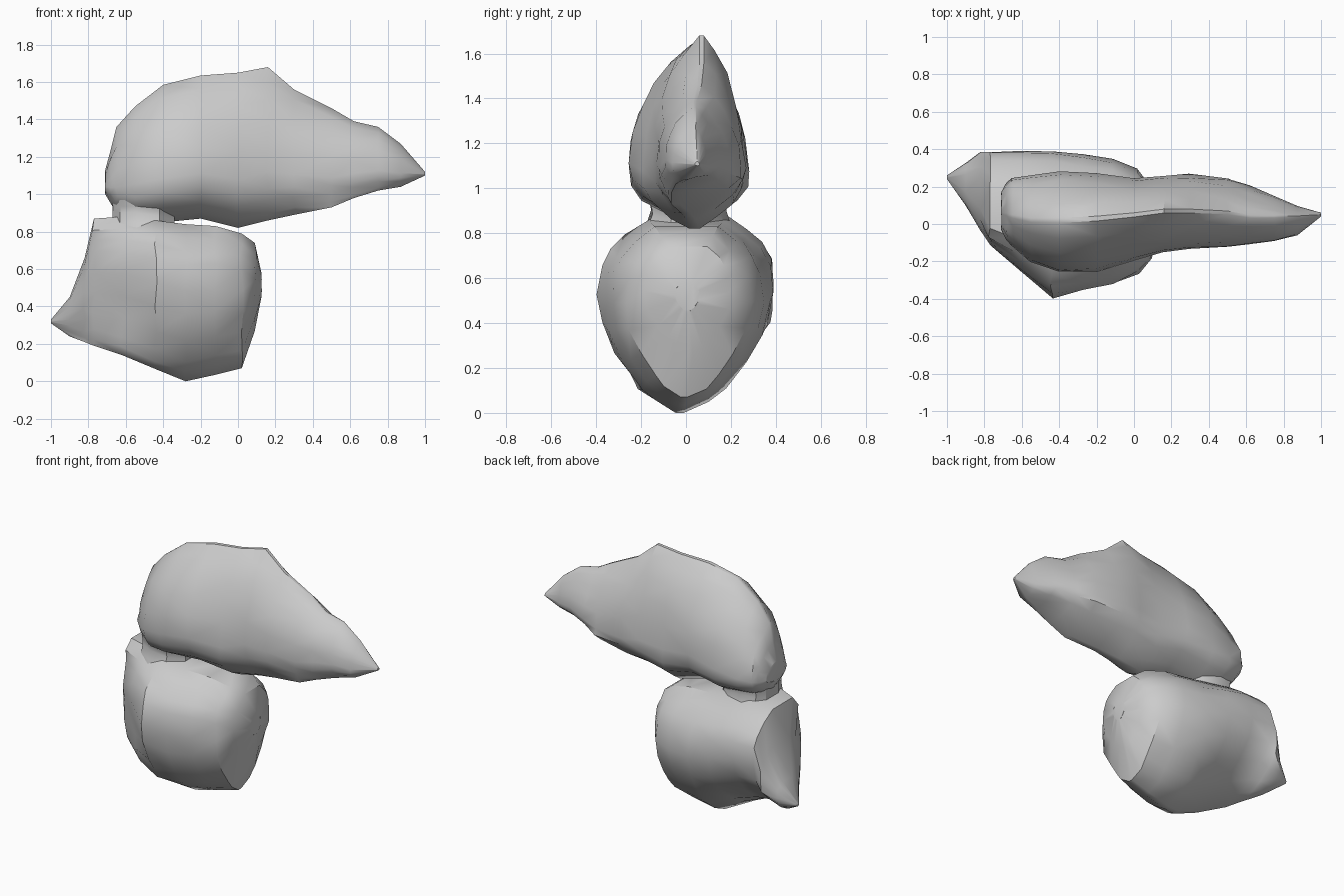
import bpy
import bmesh
import random
from mathutils import Vector

random.seed(4)

cube = bpy.data.objects.get("Cube")
if cube:
    bpy.data.objects.remove(cube, do_unlink=True)

# One plain stone colour
stone = bpy.data.materials.new("grey stone")
stone.use_nodes = True
stone.diffuse_color = (0.6, 0.6, 0.6, 1)
stone.node_tree.nodes["Principled BSDF"].inputs["Base Color"].default_value = stone.diffuse_color


def build_rock(name, stations, profile, roughness):
    """Loft closed sections along x.
    Each station is (x, bottom, top, front, back, keel, crest);
    the profile gives (height fraction, width fraction)."""
    bm = bmesh.new()
    rings = []
    for x, bottom, top, front, back, keel, crest in stations:
        outline = [(back, t, w) for t, w in profile]
        outline += [(front, t, w) for t, w in reversed(profile)]
        ring = []
        for side, t, w in outline:
            middle = keel + t * (crest - keel)
            point = Vector((x, middle + w * (side - middle), bottom + t * (top - bottom)))
            # Slight chipping, less where the section is small
            amount = roughness * min(1, (top - bottom) * 2)
            chip = Vector([random.uniform(-amount, amount) for axis in "xyz"])
            if 0 < t < 1:
                point += chip
            ring.append(bm.verts.new(point))
        rings.append(ring)
    count = len(rings[0])
    for a, b in zip(rings, rings[1:]):
        for i in range(count):
            j = (i + 1) % count
            bm.faces.new((a[i], a[j], b[j], b[i]))
    bm.faces.new(rings[0])
    bm.faces.new(rings[-1])
    bmesh.ops.triangulate(bm, faces=bm.faces[:])
    bmesh.ops.recalc_face_normals(bm, faces=bm.faces[:])
    mesh = bpy.data.meshes.new(name)
    bm.to_mesh(mesh)
    bm.free()
    mesh.materials.append(stone)
    rock = bpy.data.objects.new(name, mesh)
    bpy.context.collection.objects.link(rock)
    bpy.ops.object.select_all(action="DESELECT")
    rock.select_set(True)
    bpy.context.view_layer.objects.active = rock
    bpy.ops.object.shade_smooth_by_angle(angle=0.65)
    return rock


# Upper rock: long teardrop section, narrowing to a point at +x
upper_profile = [(0, .1), (.05, .42), (.13, .78), (.21, .96), (.31, 1), (.5, .94),
                 (.65, .81), (.79, .6), (.91, .35), (1, .05)]
upper_stations = [
    (-.71, 1.0, 1.13, -.03, .17, .06, .06),
    (-.68, .95, 1.24, -.08, .22, .05, .05),
    (-.65, .9, 1.36, -.12, .24, .04, .04),
    (-.55, .86, 1.47, -.2, .26, .02, .02),
    (-.4, .85, 1.585, -.26, .28, .01, .02),
    (-.2, .87, 1.635, -.25, .27, .02, .03),
    (0, .82, 1.65, -.2, .25, .04, .05),
    (.16, .86, 1.68, -.15, .26, .02, .07),
    (.3, .89, 1.56, -.13, .265, -.01, .07),
    (.5, .93, 1.46, -.12, .25, -.06, .06),
    (.62, .98, 1.39, -.11, .2, -.06, .04),
    (.75, 1.02, 1.36, -.09, .15, -.04, .04),
    (.87, 1.04, 1.27, -.06, .1, 0, .04),
    (1, 1.1, 1.12, .04, .06, .05, .05),
]
build_rock("upper_rock", upper_stations, upper_profile, .008)

# Lower rock: keel below set forward at -x, sloping shoulders, slanted end
lower_profile = [(0, .05), (.06, .32), (.13, .5), (.26, .74), (.42, .94), (.58, 1),
                 (.74, .97), (.83, .86), (.91, .68), (1, .42)]
lower_stations = [
    (-1, .31, .33, .24, .26, .25, .25),
    (-.9, .24, .45, .1, .33, .15, .22),
    (-.82, .21, .66, -.03, .39, .04, .16),
    (-.77, .19, .87, -.11, .39, -.04, .04),
    (-.62, .14, .88, -.24, .39, -.14, .03),
    (-.44, .065, .86, -.39, .39, -.13, 0),
    (-.28, 0, .84, -.36, .37, -.03, 0),
    (-.12, .035, .83, -.33, .34, -.02, 0),
    (.02, .07, .79, -.27, .29, -.01, 0),
    (.09, .27, .74, -.18, .2, .02, .02),
    (.125, .45, .58, -.05, .06, .01, .01),
]
build_rock("lower_rock", lower_stations, lower_profile, .009)

# Flared bridge joining the two rocks
neck_profile = [(0, 1), (.3, .92), (.6, .84), (.8, .86), (1, .9)]
neck_stations = [
    (-.67, .8, .95, -.02, .12, .04, .04),
    (-.63, .8, .97, -.13, .19, .03, .03),
    (-.54, .8, .97, -.19, .21, .02, .02),
    (-.42, .8, .94, -.18, .18, .01, .01),
    (-.34, .8, .9, -.08, .1, .01, .01),
]
build_rock("neck_bridge", neck_stations, neck_profile, .003)
